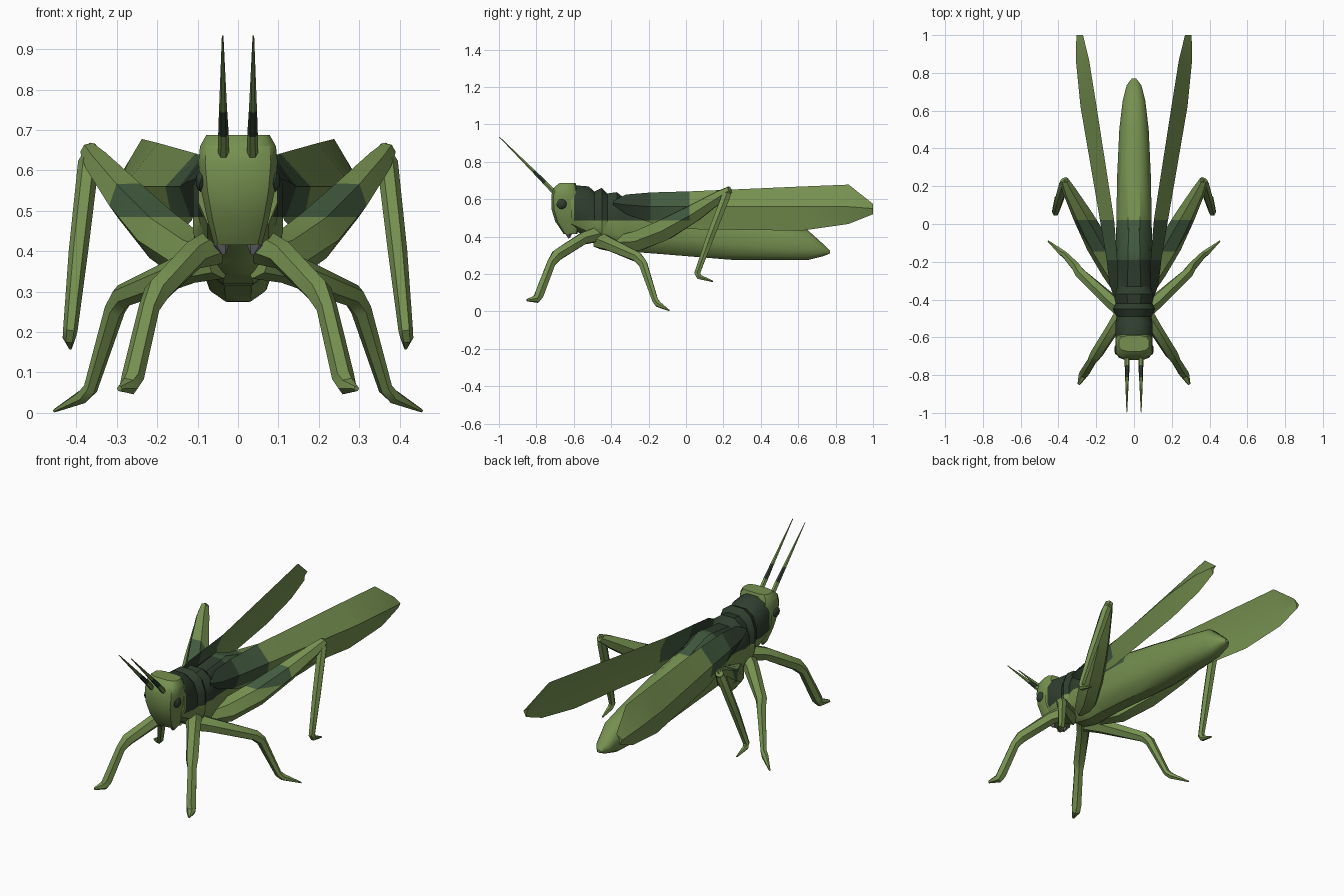
import bpy, bmesh, math
from mathutils import Vector


def material(name, rgb):
    m = bpy.data.materials.new(name)
    m.diffuse_color = (*rgb, 1)
    return m


MATS = [material("leaf green", (0.18, 0.28, 0.08)),
        material("band green", (0.055, 0.105, 0.05)),
        material("dark green", (0.028, 0.048, 0.027)),
        material("mouth grey", (0.22, 0.22, 0.23))]
LEAF, BAND, DARK, GREY = range(4)


def finish(name, bm, color=LEAF, banded=False):
    bmesh.ops.recalc_face_normals(bm, faces=bm.faces)
    if banded:
        # cut along the colour borders, then colour by position
        for co, no in (((0, -0.6, 0), (0, 1, 0)), ((0, -0.19, 0), (0, 1, 0)),
                       ((0, 0.02, 0), (0, 1, 0)), ((0, 0, 0.485), (0, 0, 1))):
            bmesh.ops.bisect_plane(bm, geom=bm.verts[:] + bm.edges[:] + bm.faces[:],
                                   dist=1e-5, plane_co=co, plane_no=no)
    for f in bm.faces:
        c = f.calc_center_median()
        f.material_index = color
        if banded and c.z > 0.485 and -0.605 < c.y < 0.02:
            f.material_index = DARK if c.y < -0.19 else BAND
    me = bpy.data.meshes.new(name)
    bm.to_mesh(me)
    bm.free()
    for m in MATS:
        me.materials.append(m)
    ob = bpy.data.objects.new(name, me)
    bpy.context.collection.objects.link(ob)
    return ob


def loft(name, rings, color=LEAF, banded=False):
    bm = bmesh.new()
    vs = [[bm.verts.new(p) for p in r] for r in rings]
    n = len(vs[0])
    for a, b in zip(vs, vs[1:]):
        for i in range(n):
            bm.faces.new((a[i], a[(i + 1) % n], b[(i + 1) % n], b[i]))
    bm.faces.new(vs[0])
    bm.faces.new(vs[-1])
    return finish(name, bm, color, banded)


def oval(n, power=0.8):
    # unit outline, slightly boxy
    for i in range(n):
        a = 2 * math.pi * (i + 0.5) / n
        c, s = math.cos(a), math.sin(a)
        yield (math.copysign(abs(c) ** power, c), math.copysign(abs(s) ** power, s))


def tube(name, path, side, n=6, color=LEAF, banded=False):
    # path entries: x, y, z, radius
    pts = [Vector((p[0] * side, p[1], p[2])) for p in path]
    rings = []
    for i, p in enumerate(pts):
        a, b = pts[max(i - 1, 0)], pts[min(i + 1, len(pts) - 1)]
        t = (p - a).normalized() + (b - p).normalized()
        t.normalize()
        u = t.cross(Vector((1, 0, 0))).normalized()
        v = t.cross(u)
        r = path[i][3]
        rings.append([p + (u * c + v * s) * r for c, s in oval(n, 1)])
    return loft(name, rings, color, banded)


# head: stacked horizontal sections (z, front y, back y, half width)
loft("head", [[(c * w, (f + b) / 2 + s * (b - f) / 2, z) for c, s in oval(12, 0.6)]
              for z, f, b, w in ((0.415, -0.655, -0.58, 0.06), (0.48, -0.70, -0.56, 0.078),
                                 (0.55, -0.722, -0.56, 0.093), (0.62, -0.722, -0.57, 0.1),
                                 (0.66, -0.71, -0.58, 0.096), (0.688, -0.675, -0.59, 0.08))])


def body(name, rows):
    # upright sections (y, bottom z, top z, half width)
    return loft(name, [[(c * w, y, (lo + hi) / 2 + s * (hi - lo) / 2) for c, s in oval(12)]
                       for y, lo, hi, w in rows], banded=True)


body("thorax", ((-0.615, 0.44, 0.68, 0.1), (-0.52, 0.39, 0.672, 0.1), (-0.49, 0.37, 0.645, 0.095),
                (-0.45, 0.34, 0.665, 0.115), (-0.42, 0.33, 0.635, 0.1), (-0.37, 0.315, 0.642, 0.112),
                (-0.33, 0.31, 0.61, 0.1), (-0.15, 0.31, 0.63, 0.095), (0.05, 0.33, 0.56, 0.07)))
body("abdomen", ((-0.35, 0.32, 0.58, 0.09), (-0.1, 0.3, 0.6, 0.098), (0.25, 0.272, 0.53, 0.092),
                 (0.5, 0.272, 0.47, 0.08), (0.65, 0.272, 0.438, 0.062), (0.735, 0.295, 0.36, 0.04),
                 (0.77, 0.31, 0.325, 0.012)))

for side, tag in ((-1, "left"), (1, "right")):
    # wing: thin four-sided sections, y then top, outer and bottom corner (x, z)
    rings = []
    for y, tx, tz, ox, oz, bx, bz in ((-0.39, 0.1, 0.59, 0.105, 0.58, 0.1, 0.57),
                                      (-0.32, 0.085, 0.625, 0.13, 0.57, 0.1, 0.52),
                                      (-0.19, 0.088, 0.636, 0.145, 0.56, 0.115, 0.475),
                                      (0.02, 0.105, 0.642, 0.18, 0.56, 0.155, 0.44),
                                      (0.62, 0.198, 0.668, 0.283, 0.56, 0.255, 0.432),
                                      (0.87, 0.238, 0.678, 0.308, 0.56, 0.282, 0.468),
                                      (1.0, 0.27, 0.575, 0.305, 0.55, 0.29, 0.52)):
        inner = ((tx + bx) / 2 + 0.25 * (ox - (tx + bx) / 2), oz)
        rings.append([(x * side, y, z) for x, z in ((tx, tz), (ox, oz), (bx, bz), inner)])
    loft(tag + "_wing", rings, banded=True)

    # legs
    tube(tag + "_front_leg", ((0.06, -0.48, 0.41, 0.045), (0.11, -0.55, 0.39, 0.036),
                              (0.20, -0.69, 0.30, 0.034), (0.22, -0.72, 0.26, 0.026),
                              (0.26, -0.785, 0.09, 0.028), (0.27, -0.8, 0.066, 0.024),
                              (0.293, -0.85, 0.06, 0.007)), side)
    tube(tag + "_middle_leg", ((0.05, -0.46, 0.38, 0.05), (0.12, -0.41, 0.36, 0.04),
                               (0.285, -0.26, 0.29, 0.03), (0.305, -0.23, 0.255, 0.026),
                               (0.365, -0.165, 0.06, 0.018), (0.385, -0.15, 0.04, 0.018),
                               (0.455, -0.09, 0.005, 0.004)), side)
    tube(tag + "_hind_thigh", ((0.06, -0.36, 0.37, 0.04), (0.11, -0.25, 0.38, 0.062),
                               (0.19, -0.11, 0.44, 0.065), (0.27, 0.04, 0.525, 0.054),
                               (0.345, 0.18, 0.615, 0.036), (0.37, 0.235, 0.65, 0.022)),
         side, banded=True)
    tube(tag + "_hind_shin", ((0.36, 0.23, 0.665, 0.01), (0.37, 0.215, 0.62, 0.026),
                              (0.395, 0.13, 0.4, 0.024), (0.415, 0.06, 0.205, 0.018),
                              (0.418, 0.07, 0.185, 0.016), (0.415, 0.145, 0.16, 0.004)), side)

    # antenna: light root, dark lower part, light tip
    tube(tag + "_antenna_root", ((0.036, -0.68, 0.61, 0.014), (0.036, -0.755, 0.69, 0.013)), side)
    tube(tag + "_antenna_base", ((0.036, -0.755, 0.69, 0.013), (0.037, -0.815, 0.75, 0.01)),
         side, color=DARK)
    tube(tag + "_antenna_tip", ((0.037, -0.815, 0.75, 0.01), (0.038, -0.998, 0.933, 0.002)), side)

    # mouth part
    tube(tag + "_jaw", ((0.035, -0.62, 0.45, 0.022), (0.042, -0.63, 0.415, 0.02),
                        (0.035, -0.625, 0.393, 0.006)), side, n=5, color=GREY)

    # eye
    bm = bmesh.new()
    bmesh.ops.create_icosphere(bm, subdivisions=2, radius=1)
    for v in bm.verts:
        v.co = (side * 0.092 + v.co.x * 0.013, -0.665 + v.co.y * 0.028, 0.575 + v.co.z * 0.028)
    finish(tag + "_eye", bm, DARK)

# soft shading with crisp ridges
for ob in bpy.context.collection.objects:
    ob.select_set(True)
    bpy.context.view_layer.objects.active = ob
bpy.ops.object.shade_smooth_by_angle(angle=math.radians(35))
